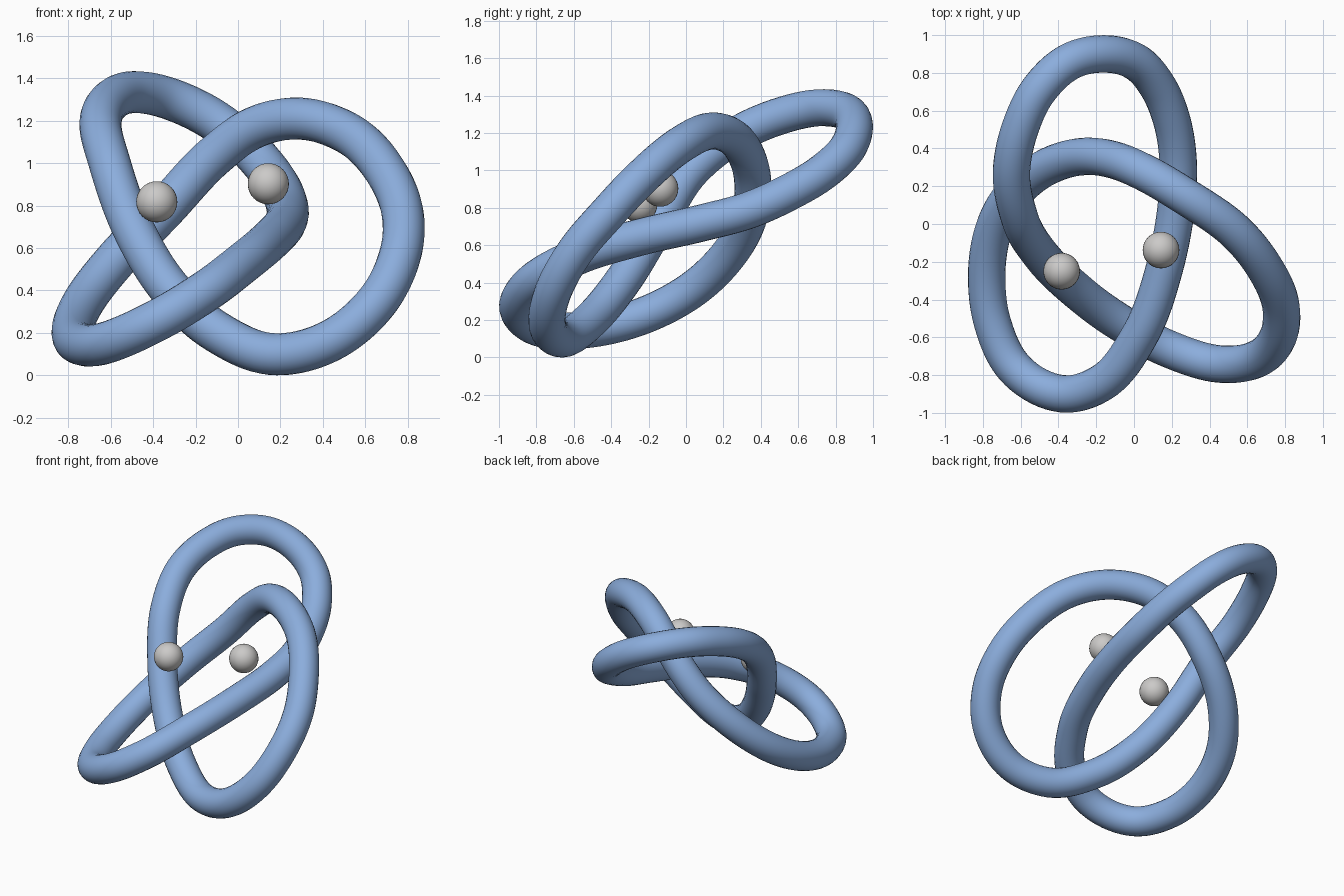
import bpy
from mathutils import Vector

default_cube = bpy.data.objects.get("Cube")
if default_cube:
    bpy.data.objects.remove(default_cube, do_unlink=True)

TUBE_RADIUS = 0.099
BALL_RADIUS = 0.097


def make_material(name, colour):
    material = bpy.data.materials.new(name)
    material.use_nodes = True
    material.diffuse_color = (*colour, 1)
    shader = material.node_tree.nodes["Principled BSDF"]
    shader.inputs["Base Color"].default_value = (*colour, 1)
    shader.inputs["Roughness"].default_value = 0.6
    return material


def make_tube(name, path, radius, material):
    """Closed round tube that passes smoothly through every path point."""
    curve = bpy.data.curves.new(name, "CURVE")
    curve.dimensions = "3D"
    curve.resolution_u = 10
    curve.bevel_depth = radius
    curve.bevel_resolution = 10
    curve.twist_mode = "MINIMUM"
    spline = curve.splines.new("BEZIER")
    spline.bezier_points.add(len(path) - 1)
    spline.use_cyclic_u = True
    spline.use_smooth = True
    points = [Vector(p) for p in path]
    for i, knot in enumerate(spline.bezier_points):
        before, here, after = points[i - 1], points[i], points[(i + 1) % len(points)]
        back, ahead = (here - before).length, (after - here).length
        # Tangent weighted toward the nearer neighbour
        tangent = (here - before) / back * ahead + (after - here) / ahead * back
        tangent.normalize()
        knot.handle_left_type = knot.handle_right_type = "FREE"
        knot.co = here
        knot.handle_left = here - tangent * back / 3
        knot.handle_right = here + tangent * ahead / 3
    curve.materials.append(material)
    tube = bpy.data.objects.new(name, curve)
    bpy.context.collection.objects.link(tube)

    # Turn the swept curve into a smooth mesh
    bpy.ops.object.select_all(action="DESELECT")
    tube.select_set(True)
    bpy.context.view_layer.objects.active = tube
    bpy.ops.object.convert(target="MESH")
    bpy.ops.object.shade_smooth()
    return tube


def make_ball(name, location, radius, material):
    bpy.ops.mesh.primitive_uv_sphere_add(
        segments=32, ring_count=16, radius=radius, location=location)
    ball = bpy.context.object
    ball.name = ball.data.name = name
    ball.data.materials.append(material)
    bpy.ops.object.shade_smooth()
    return ball


blue = make_material("soft_blue", (0.26, 0.42, 0.72))
grey = make_material("pale_grey", (0.6, 0.59, 0.58))

# Centre line of the three-lobed knot, one lobe after another
back_lobe = [
    (-.14, .9, 1.22), (-.34, .86, 1.31), (-.5, .715, 1.335), (-.605, .5, 1.29),
    (-.648, .29, 1.2), (-.605, .03, 1), (-.5, -.155, .705), (-.33, -.33, .42),
    (-.1, -.505, .205),
]
left_lobe = [
    (.18, -.66, .099), (.44, -.74, .165), (.65, -.715, .34), (.765, -.59, .57),
    (.775, -.42, .77), (.7, -.245, .955), (.52, -.025, 1.14), (.27, .147, 1.211),
    (.06, .27, 1.16), (-.11, .34, 1.035),
]
right_lobe = [
    (-.346, .345, .785), (-.58, .22, .54), (-.72, .03, .36), (-.78, -.28, .205),
    (-.75, -.52, .15), (-.635, -.76, .15), (-.352, -.9, .275), (-.17, -.84, .385),
    (.03, -.59, .535), (.16, -.238, .645), (.222, .08, .718), (.233, .344, .79),
    (.198, .555, .885), (.124, .73, .99), (.01, .857, 1.11),
]
make_tube("knot_tube", back_lobe + left_lobe + right_lobe, TUBE_RADIUS, blue)

# Two balls resting inside the knot
make_ball("right_ball", (-.383, -.25, .818), BALL_RADIUS, grey)
make_ball("left_ball", (.143, -.138, .903), BALL_RADIUS, grey)
